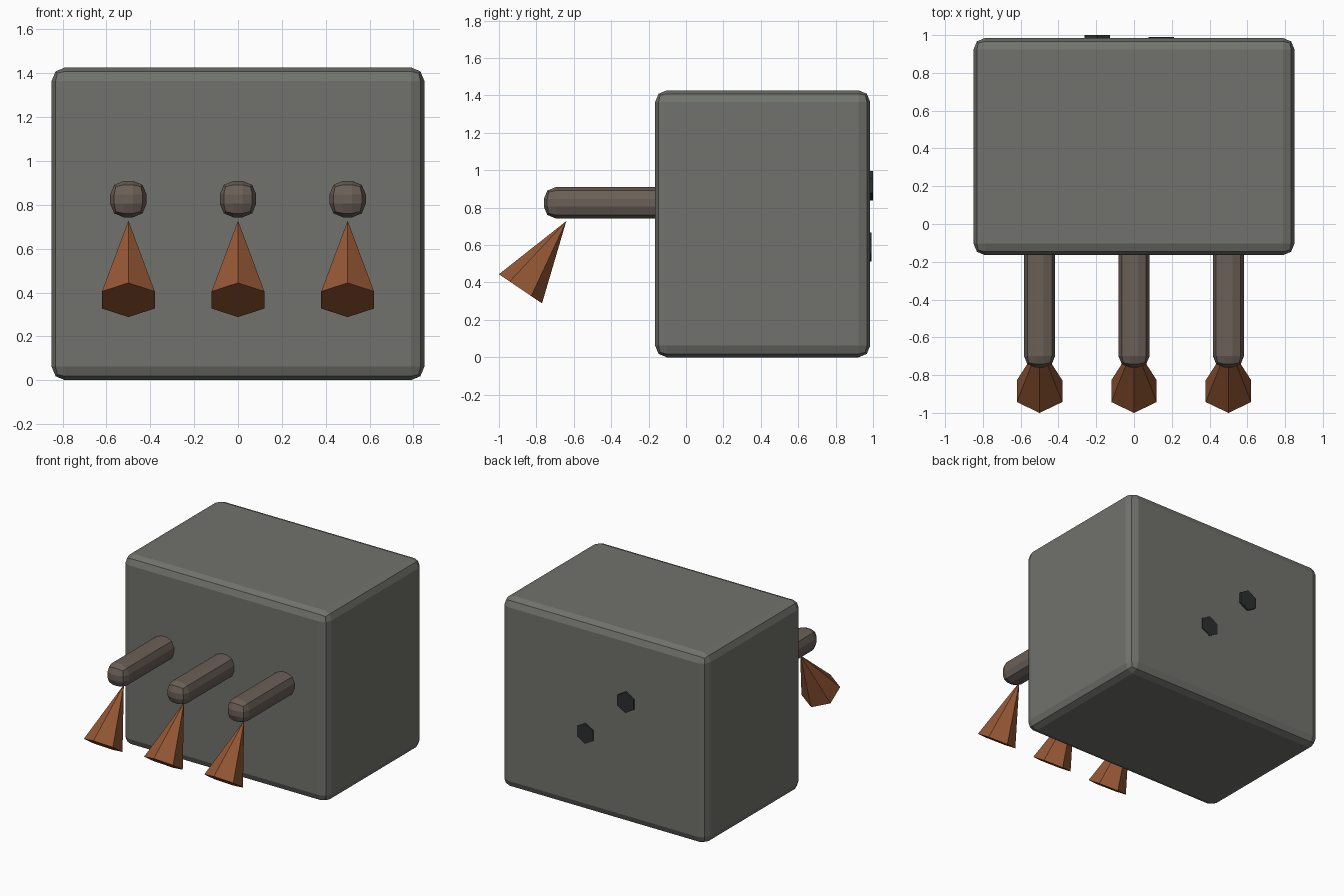
import bpy, bmesh
from math import pi
from mathutils import Matrix, Vector

if "Cube" in bpy.data.objects:
    bpy.data.objects.remove(bpy.data.objects["Cube"])


def material(name, rgb):
    m = bpy.data.materials.new(name)
    m.diffuse_color = (*rgb, 1)
    m.use_nodes = True
    m.node_tree.nodes["Principled BSDF"].inputs["Base Color"].default_value = m.diffuse_color
    return m


def make(name, bm, mat):
    bmesh.ops.recalc_face_normals(bm, faces=bm.faces)
    mesh = bpy.data.meshes.new(name)
    bm.to_mesh(mesh)
    bm.free()
    mesh.materials.append(mat)
    ob = bpy.data.objects.new(name, mesh)
    bpy.context.collection.objects.link(ob)
    return ob


def rounded_box(name, lo, hi, radius, mat):
    lo, hi = Vector(lo), Vector(hi)
    bm = bmesh.new()
    bmesh.ops.create_cube(bm, size=1, matrix=Matrix.Translation((lo + hi) / 2)
                          @ Matrix.Diagonal((*(hi - lo), 1)))
    bmesh.ops.bevel(bm, geom=bm.edges[:], offset=radius, offset_type='OFFSET',
                    segments=2, profile=0.5, affect='EDGES')
    return make(name, bm, mat)


def hex_prism(name, base, tip, r_base, r_tip, mat):
    # six-sided cone or disc, running from base to tip in the YZ plane
    base, tip = Vector(base), Vector(tip)
    z = (tip - base).normalized()
    x = Vector((1, 0, 0))
    y = z.cross(x)
    rot = Matrix((x, y, z)).transposed().to_4x4()
    bm = bmesh.new()
    bmesh.ops.create_cone(bm, cap_ends=True, segments=6, radius1=r_base,
                          radius2=r_tip, depth=(tip - base).length,
                          matrix=Matrix.Translation((base + tip) / 2) @ rot)
    # make the hexagon corners point up and down rather than sideways
    if max(abs(v.co.x - base.x) for v in bm.verts) > 0.95 * r_base:
        mid = (base + tip) / 2
        bmesh.ops.rotate(bm, verts=bm.verts, cent=mid,
                         matrix=Matrix.Rotation(pi / 6, 3, z))
    if r_tip == 0:
        bmesh.ops.remove_doubles(bm, verts=bm.verts, dist=1e-5)
    return make(name, bm, mat)


stone = material("stone", (0.165, 0.17, 0.15))
iron = material("bar_brown", (0.145, 0.115, 0.095))
rust = material("cone_orange", (0.30, 0.095, 0.035))
dark = material("stud_dark", (0.025, 0.027, 0.03))

# Main block
rounded_box("body", (-0.85, -0.165, 0), (0.85, 0.985, 1.427), 0.062, stone)

# Three rounded bars, each with a hexagonal cone hanging under its end
for i, x in enumerate((-0.5, 0, 0.5), 1):
    rounded_box(f"bar_{i}", (x - 0.083, -0.76, 0.743),
                (x + 0.083, -0.08, 0.909), 0.062, iron)
    hex_prism(f"cone_{i}", (x, -0.885, 0.366), (x, -0.64, 0.728), 0.139, 0, rust)

# Two hexagonal studs on the back
for i, (x, z, y) in enumerate(((-0.195, 0.917, 1.0), (0.145, 0.59, 0.991)), 1):
    hex_prism(f"back_stud_{i}", (x, 0.95, z), (x, y, z), 0.078, 0.078, dark)
